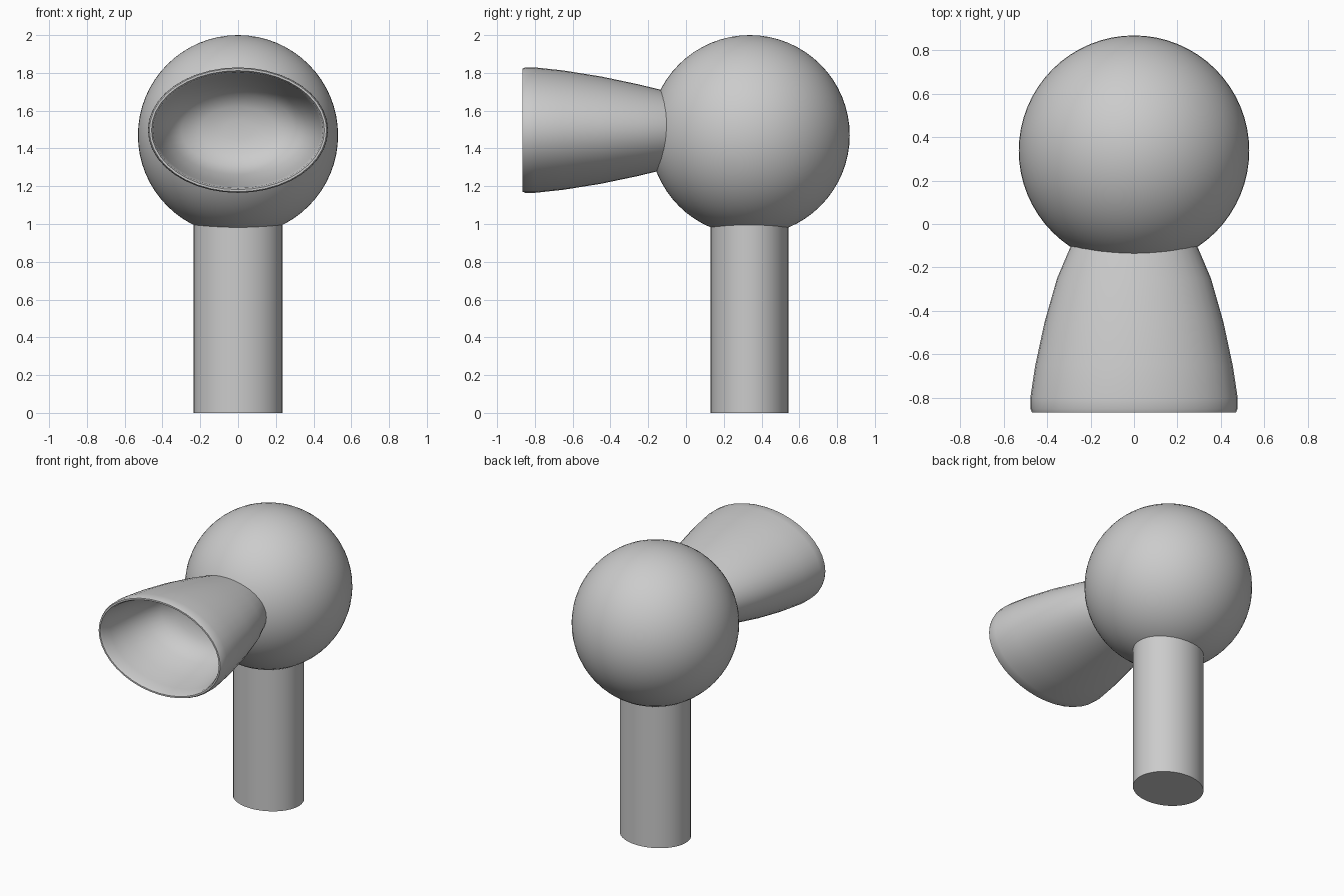
import bpy, bmesh, math

if "Cube" in bpy.data.objects:
    bpy.data.objects.remove(bpy.data.objects["Cube"])


def loft(name, rings, place, n=40, angle=35):
    """Skin elliptical rings (position, half_a, half_b) and cap both ends."""
    bm = bmesh.new()
    loops = []
    for pos, a, b in rings:
        loops.append([bm.verts.new(place(pos, a * math.cos(2 * math.pi * i / n),
                                         b * math.sin(2 * math.pi * i / n)))
                      for i in range(n)])
    for lo, hi in zip(loops, loops[1:]):
        for i in range(n):
            j = (i + 1) % n
            bm.faces.new((lo[i], lo[j], hi[j], hi[i]))
    bm.faces.new(loops[0])
    bm.faces.new(loops[-1])
    bmesh.ops.recalc_face_normals(bm, faces=bm.faces)
    mesh = bpy.data.meshes.new(name)
    bm.to_mesh(mesh)
    bm.free()
    obj = bpy.data.objects.new(name, mesh)
    bpy.context.collection.objects.link(obj)
    smooth(obj, angle)
    return obj


def smooth(obj, angle):
    bpy.ops.object.select_all(action='DESELECT')
    obj.select_set(True)
    bpy.context.view_layer.objects.active = obj
    bpy.ops.object.shade_smooth_by_angle(angle=math.radians(angle))


# Round body
bpy.ops.mesh.primitive_uv_sphere_add(segments=64, ring_count=32, radius=0.53,
                                     location=(0, 0.337, 1.47))
body = bpy.context.object
body.name = "round_body"
smooth(body, 35)

# Oval handle, ending inside the body
loft("handle", [(0, 0.235, 0.206), (1.08, 0.235, 0.206)],
     lambda p, u, v: (u, 0.336 + v, p))

# Flared oval nozzle: outer wall, rounded lip, then the hollow
nozzle = [
    (0.00, 0.235, 0.180), (-0.10, 0.290, 0.205), (-0.25, 0.354, 0.242),
    (-0.45, 0.411, 0.284), (-0.65, 0.454, 0.316), (-0.80, 0.477, 0.332),
    (-0.85, 0.476, 0.332), (-0.866, 0.469, 0.326), (-0.866, 0.458, 0.315),
    (-0.85, 0.450, 0.307), (-0.78, 0.440, 0.297), (-0.65, 0.415, 0.275),
    (-0.50, 0.365, 0.235), (-0.42, 0.300, 0.190), (-0.38, 0.200, 0.125),
    (-0.365, 0.08, 0.05),
]
loft("nozzle", nozzle, lambda p, u, v: (u, p, 1.497 + v), angle=60)
